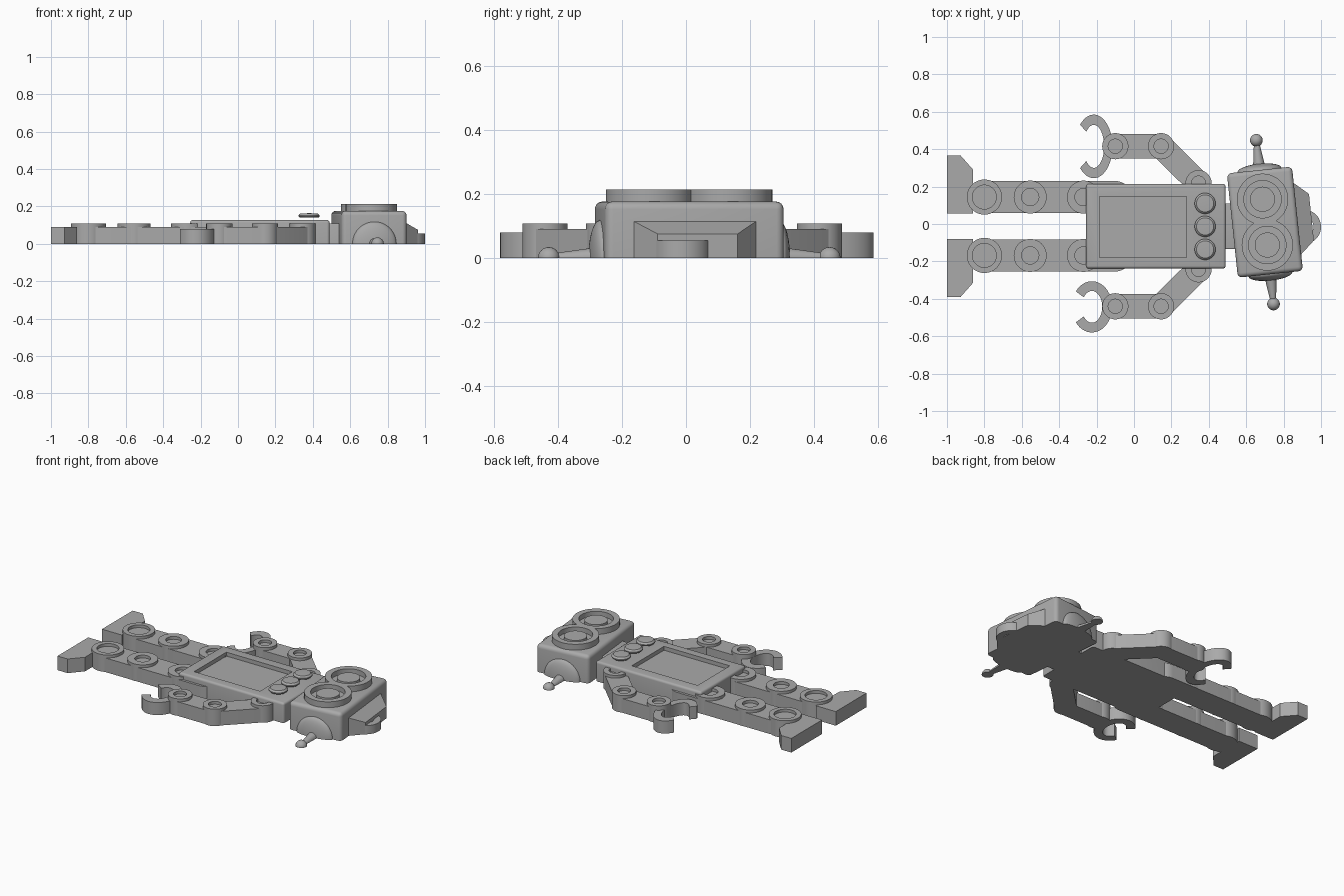
import bpy, bmesh
from math import pi, cos, sin, radians, atan2
from mathutils import Matrix, Vector

cube = bpy.data.objects.get("Cube")
if cube:
    bpy.data.objects.remove(cube, do_unlink=True)

grey = bpy.data.materials.new("plain grey")
grey.use_nodes = True
tone = (0.4, 0.4, 0.4, 1)
grey.diffuse_color = tone
grey.node_tree.nodes["Principled BSDF"].inputs["Base Color"].default_value = tone


def finish(name, bm, smooth=True, matrix=None):
    """Turn a bmesh into an object, cutting it flat at the ground."""
    if matrix:
        bm.transform(matrix)
    if min(v.co.z for v in bm.verts) < -0.001:
        geom = bm.verts[:] + bm.edges[:] + bm.faces[:]
        cut = bmesh.ops.bisect_plane(bm, geom=geom, plane_co=(0, 0, 0),
                                     plane_no=(0, 0, 1), clear_inner=True)
        rim = [e for e in cut["geom_cut"] if isinstance(e, bmesh.types.BMEdge)]
        bmesh.ops.edgeloop_fill(bm, edges=rim)
    bmesh.ops.recalc_face_normals(bm, faces=bm.faces)
    mesh = bpy.data.meshes.new(name)
    bm.to_mesh(mesh)
    bm.free()
    obj = bpy.data.objects.new(name, mesh)
    bpy.context.collection.objects.link(obj)
    mesh.materials.append(grey)
    if smooth:
        bpy.ops.object.select_all(action="DESELECT")
        obj.select_set(True)
        bpy.context.view_layer.objects.active = obj
        bpy.ops.object.shade_smooth_by_angle(angle=radians(35))
    return obj


def prism(name, outline, z0, z1):
    """Extrude a flat outline upward."""
    bm = bmesh.new()
    face = bm.faces.new([bm.verts.new((x, y, z0)) for x, y in outline])
    top = bmesh.ops.extrude_face_region(bm, geom=[face])["geom"]
    for v in top:
        if isinstance(v, bmesh.types.BMVert):
            v.co.z = z1
    return finish(name, bm)


def lathe(name, profile, x, y, z=0, matrix=None, steps=48):
    """Spin a radius-height profile round an upright axis."""
    bm = bmesh.new()
    verts = [bm.verts.new((r, 0, h)) for r, h in profile]
    edges = [bm.edges.new(pair) for pair in zip(verts, verts[1:])]
    bmesh.ops.spin(bm, geom=verts + edges, axis=(0, 0, 1), cent=(0, 0, 0),
                   angle=2 * pi, steps=steps)
    bmesh.ops.remove_doubles(bm, verts=bm.verts, dist=0.0001)
    return finish(name, bm, matrix=matrix or Matrix.Translation((x, y, z)))


def rounded_box(name, size, matrix, radius, inset=None):
    """Box with rounded top and upright edges, and an optional sunk panel."""
    bm = bmesh.new()
    bmesh.ops.create_cube(bm, size=1)
    bm.transform(Matrix.Diagonal((*size, 1)))
    bm.transform(Matrix.Translation((0, 0, size[2] / 2)))
    edges = [e for e in bm.edges if max(v.co.z for v in e.verts) > 0.01]
    bmesh.ops.bevel(bm, geom=edges, offset=radius, segments=4, profile=0.5, affect="EDGES")
    if inset:
        x0, x1, y0, y1, depth = inset
        top = max((f for f in bm.faces if f.normal.z > 0.9), key=lambda f: f.calc_area())
        bmesh.ops.inset_individual(bm, faces=[top], thickness=0.02)
        cx, cy = (x0 + x1) / 2, (y0 + y1) / 2
        for v in top.verts:
            v.co.x = x1 if v.co.x > cx else x0
            v.co.y = y1 if v.co.y > cy else y0
        sunk = bmesh.ops.extrude_face_region(bm, geom=[top])["geom"]
        for v in sunk:
            if isinstance(v, bmesh.types.BMVert):
                v.co.z -= depth
        if top.is_valid:
            bm.faces.remove(top)
    return finish(name, bm, matrix=matrix)


def link(name, a, b, width, height):
    """Straight limb bar with round ends."""
    heading = atan2(b[1] - a[1], b[0] - a[0])
    pts = []
    for (cx, cy), start in ((b, heading - pi / 2), (a, heading + pi / 2)):
        for i in range(17):
            t = start + pi * i / 16
            pts.append((cx + width / 2 * cos(t), cy + width / 2 * sin(t)))
    return prism(name, pts, 0, height)


def joint(name, x, y, r, hole, height=0.108, floor=0.09):
    """Round joint with a raised hollow rim."""
    return lathe(name, [(0, 0), (r, 0), (r, height), (hole, height), (hole, floor), (0, floor)], x, y)


def claw(name, x, y, rx, ry, ix, iy, gap, tilt):
    """C-shaped gripper, open toward the feet."""
    angles = [pi + tilt + gap + (2 * pi - 2 * gap) * i / 36 for i in range(37)]
    pts = [(x + rx * cos(t), y + ry * sin(t)) for t in angles]
    pts += [(x + ix * cos(t), y + iy * sin(t)) for t in reversed(angles)]
    return prism(name, pts, 0, 0.08)


# Torso with a sunk screen, and its buttons
MID = -0.012
rounded_box("torso", (0.745, 0.452, 0.127), Matrix.Translation((0.117, MID, 0)), 0.014,
            inset=(-0.302, 0.163, -0.166, 0.159, 0.025))
for i in range(3):
    lathe("chest_button", [(0, 0), (0.05, 0), (0.056, 0.006), (0.056, 0.012), (0.046, 0.022), (0, 0.024)],
          0.38, 0.11 - 0.123 * i, 0.14)

# Legs, feet and arms
for side, word in ((1, "left"), (-1, "right")):
    leg_y = MID + side * 0.156
    link(word + "_leg", (-0.8, leg_y), (-0.1, leg_y), 0.172, 0.09)
    for x, r, hole in ((-0.8, 0.094, 0.064), (-0.555, 0.088, 0.046), (-0.27, 0.088, 0.046)):
        joint(word + "_leg_joint", x, leg_y, r, hole)
    foot = [(-1, 0.069), (-0.86, 0.069), (-0.86, 0.302), (-0.928, 0.379), (-1, 0.379)]
    prism(word + "_foot", [(x, MID + side * y) for x, y in foot], 0, 0.09)

    points = [(0.345, MID + side * 0.23), (0.145, MID + side * 0.428), (-0.1, MID + side * 0.428)]
    link(word + "_upper_arm", points[0], points[1], 0.13, 0.09)
    link(word + "_forearm", points[1], points[2], 0.13, 0.09)
    for x, y in points:
        joint(word + "_arm_joint", x, y, 0.07, 0.038)
claw("left_claw", -0.215, 0.415, 0.1, 0.17, 0.055, 0.115, 0.75, 0)
claw("right_claw", -0.225, -0.443, 0.108, 0.137, 0.055, 0.085, 0.65, 0)

# Head, turned slightly; its parts are placed in head space
HEAD = Matrix.Translation((0.70, 0.01, 0)) @ Matrix.Rotation(radians(6), 4, "Z")
rounded_box("head", (0.35, 0.56, 0.176), HEAD, 0.024)
rounded_box("neck", (0.12, 0.245, 0.11), Matrix.Translation((0.53, MID, 0)), 0.006)

for y in (0.123, -0.123):
    spot = HEAD @ Vector((0, y, 0))
    lathe("eye", [(0, 0.16), (0.137, 0.16), (0.137, 0.213), (0.1, 0.213), (0.1, 0.182),
                  (0.067, 0.182), (0.067, 0.205), (0, 0.205)], spot.x, spot.y)

# Ear domes and antennae on both sides of the head
for side, word in ((1, "left"), (-1, "right")):
    out = HEAD @ Matrix.Translation((0, side * 0.28, 0)) @ Matrix.Rotation(-side * pi / 2, 4, "X")
    dome = [(0.118 * cos(t), 0.034 * sin(t)) for t in (i * pi / 16 for i in range(9))]
    lathe(word + "_ear", [(0, 0)] + dome, 0, 0, matrix=out)
    lathe(word + "_antenna", [(0, 0.02), (0.032, 0.02), (0.014, 0.15), (0, 0.15)], 0, 0, matrix=out, steps=24)
    ball = bmesh.new()
    bmesh.ops.create_uvsphere(ball, u_segments=24, v_segments=12, radius=0.034)
    finish(word + "_antenna_ball", ball, matrix=out @ Matrix.Translation((0, 0, 0.16)))

# Tapered cap on top of the head
bm = bmesh.new()
rings = [[bm.verts.new((u, y, z)) for y, z in ((-w, 0), (w, 0), (w, h), (-w, h))]
         for u, w, h in ((0.16, 0.205, 0.122), (0.25, 0.125, 0.075))]
for ring in rings:
    bm.faces.new(ring)
for i in range(4):
    j = (i + 1) % 4
    bm.faces.new((rings[0][i], rings[0][j], rings[1][j], rings[1][i]))
finish("head_cap", bm, smooth=False, matrix=HEAD)

# Hanging loop
lathe("hanging_loop", [(0.052, 0), (0.092, 0), (0.092, 0.055), (0.052, 0.055), (0.052, 0)], 0.908, -0.015)
